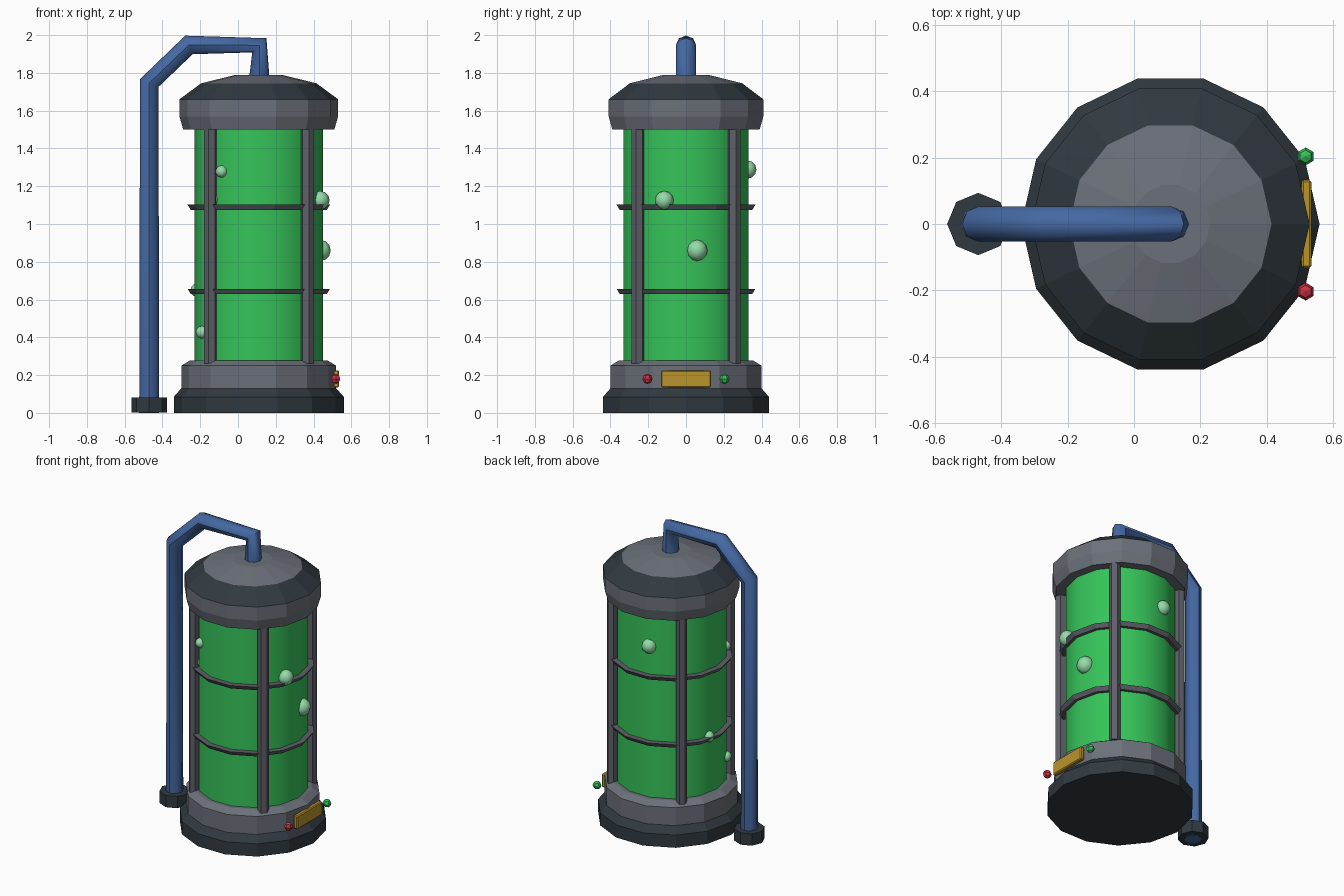
import bpy, bmesh, math
from mathutils import Matrix

if "Cube" in bpy.data.objects:
    bpy.data.objects.remove(bpy.data.objects["Cube"])

CX = 0.11      # tank axis
SIDES = 14


def material(name, rgb):
    m = bpy.data.materials.new(name)
    lin = [c / 12.92 if c <= 0.04045 else ((c + 0.055) / 1.055) ** 2.4 for c in rgb]
    m.diffuse_color = (*lin, 1)
    m.use_nodes = True
    m.node_tree.nodes["Principled BSDF"].inputs["Base Color"].default_value = m.diffuse_color
    return m


DARK = material("dark_metal", (0.19, 0.225, 0.25))
GREY = material("grey_metal", (0.42, 0.44, 0.475))
BAR = material("cage_metal", (0.37, 0.375, 0.41))
FLUID = material("green_fluid", (0.21, 0.77, 0.35))
BUBBLE = material("bubble_green", (0.58, 0.86, 0.66))
BLUE = material("blue_pipe", (0.27, 0.41, 0.64))
GOLD = material("gold_plate", (0.73, 0.58, 0.17))
RED = material("red_light", (0.80, 0.20, 0.27))


def add(name, bm, mats, smooth=None):
    bmesh.ops.recalc_face_normals(bm, faces=bm.faces)
    me = bpy.data.meshes.new(name)
    bm.to_mesh(me)
    bm.free()
    ob = bpy.data.objects.new(name, me)
    bpy.context.collection.objects.link(ob)
    for m in mats:
        me.materials.append(m)
    if smooth:
        bpy.ops.object.select_all(action='DESELECT')
        ob.select_set(True)
        bpy.context.view_layer.objects.active = ob
        bpy.ops.object.shade_smooth_by_angle(angle=math.radians(smooth))
    return ob


def lathe(name, profile, mats, x=CX, sides=SIDES, closed=False, rule=None, smooth=None):
    """Spin (radius, z) points round a vertical axis; cap ends or close the loop."""
    bm = bmesh.new()
    rings = [[bm.verts.new((x + r * math.cos(2 * math.pi * i / sides),
                            r * math.sin(2 * math.pi * i / sides), z))
              for i in range(sides)] for r, z in profile]
    pairs = list(zip(rings, rings[1:]))
    if closed:
        pairs.append((rings[-1], rings[0]))
    else:
        bm.faces.new(rings[0])
        bm.faces.new(rings[-1])
    for a, b in pairs:
        for i in range(sides):
            j = (i + 1) % sides
            bm.faces.new((a[i], a[j], b[j], b[i]))
    if rule:
        for f in bm.faces:
            f.material_index = rule(f.calc_center_median().z)
    return add(name, bm, mats, smooth)


# Base, fluid tank and lid
lathe("base", [(0.45, 0), (0.45, 0.085), (0.41, 0.13), (0.41, 0.25), (0.365, 0.277)],
      [DARK, GREY], rule=lambda z: int(z > 0.13))
lathe("fluid_tank", [(0.34, 0.26), (0.34, 1.52)], [FLUID], smooth=40)
lathe("lid", [(0.40, 1.5), (0.42, 1.57), (0.42, 1.66), (0.305, 1.745), (0.12, 1.79)],
      [DARK, GREY], rule=lambda z: 0 if 1.66 < z < 1.745 else 1)

# Cage: hoops and upright bars
for n, z in enumerate((0.63, 1.075)):
    lathe(f"cage_hoop_{n + 1}", [(0.335, z), (0.36, z), (0.377, z + 0.027), (0.335, z + 0.027)],
          [BAR], closed=True)
for n in range(4):
    a = math.radians(45 + 90 * n)
    bm = bmesh.new()
    bmesh.ops.create_cone(bm, cap_ends=True, segments=6, radius1=0.035, radius2=0.035, depth=1.25,
                          matrix=Matrix.Translation((CX + 0.362 * math.cos(a), 0.362 * math.sin(a), 0.887))
                          @ Matrix.Rotation(a, 4, 'Z'))
    add(f"cage_bar_{n + 1}", bm, [BAR])


def ball(name, loc, r, mat, u, v, smooth=None):
    bm = bmesh.new()
    bmesh.ops.create_uvsphere(bm, u_segments=u, v_segments=v, radius=r,
                              matrix=Matrix.Translation(loc))
    add(name, bm, [mat], smooth)


# Bubbles breaking through the tank wall
bubbles = [(0.435, -0.115, 1.125, 0.05), (0.435, 0.058, 0.86, 0.056), (-0.087, -0.275, 1.278, 0.032),
           (0.045, 0.325, 1.288, 0.048), (-0.215, 0.065, 0.65, 0.036), (-0.19, -0.155, 0.427, 0.034),
           (-0.135, -0.235, 1.13, 0.036)]
for n, (x, y, z, r) in enumerate(bubbles):
    ball(f"bubble_{n + 1}", (x, y, z), r, BUBBLE, 8, 6, smooth=60)

# Control plate and indicator lights
bm = bmesh.new()
bmesh.ops.create_cube(bm, size=1, matrix=Matrix.Translation((0.52, 0, 0.18))
                      @ Matrix.Diagonal((0.03, 0.265, 0.09, 1)))
bmesh.ops.bevel(bm, geom=bm.edges[:], offset=0.006, segments=1, affect='EDGES')
add("control_plate", bm, [GOLD])
ball("red_light", (0.518, -0.204, 0.18), 0.027, RED, 6, 4)
ball("green_light", (0.518, 0.204, 0.18), 0.027, FLUID, 6, 4)

# Feed pipe: a swept path with pinched corners
path = [(-0.47, 0), (-0.47, 1.746), (-0.26, 1.948), (0.113, 1.946), (0.113, 1.78)]
cu = bpy.data.curves.new("pipe_path", 'CURVE')
cu.dimensions = '3D'
cu.bevel_depth = 0.053
cu.bevel_resolution = 2
cu.use_fill_caps = True
sp = cu.splines.new('POLY')
sp.points.add(len(path) - 1)
for p, (x, z) in zip(sp.points, path):
    p.co = (x, 0, z, 1)
tmp = bpy.data.objects.new("pipe_path", cu)
bpy.context.collection.objects.link(tmp)
bpy.context.view_layer.update()
me = bpy.data.meshes.new_from_object(tmp.evaluated_get(bpy.context.evaluated_depsgraph_get()))
bpy.data.objects.remove(tmp)
bm = bmesh.new()
bm.from_mesh(me)
bmesh.ops.remove_doubles(bm, verts=bm.verts, dist=0.0005)
add("feed_pipe", bm, [BLUE], smooth=46)

# Pipe foot
lathe("pipe_foot", [(0.094, 0.003), (0.094, 0.082)], [DARK], x=-0.47, sides=8)
